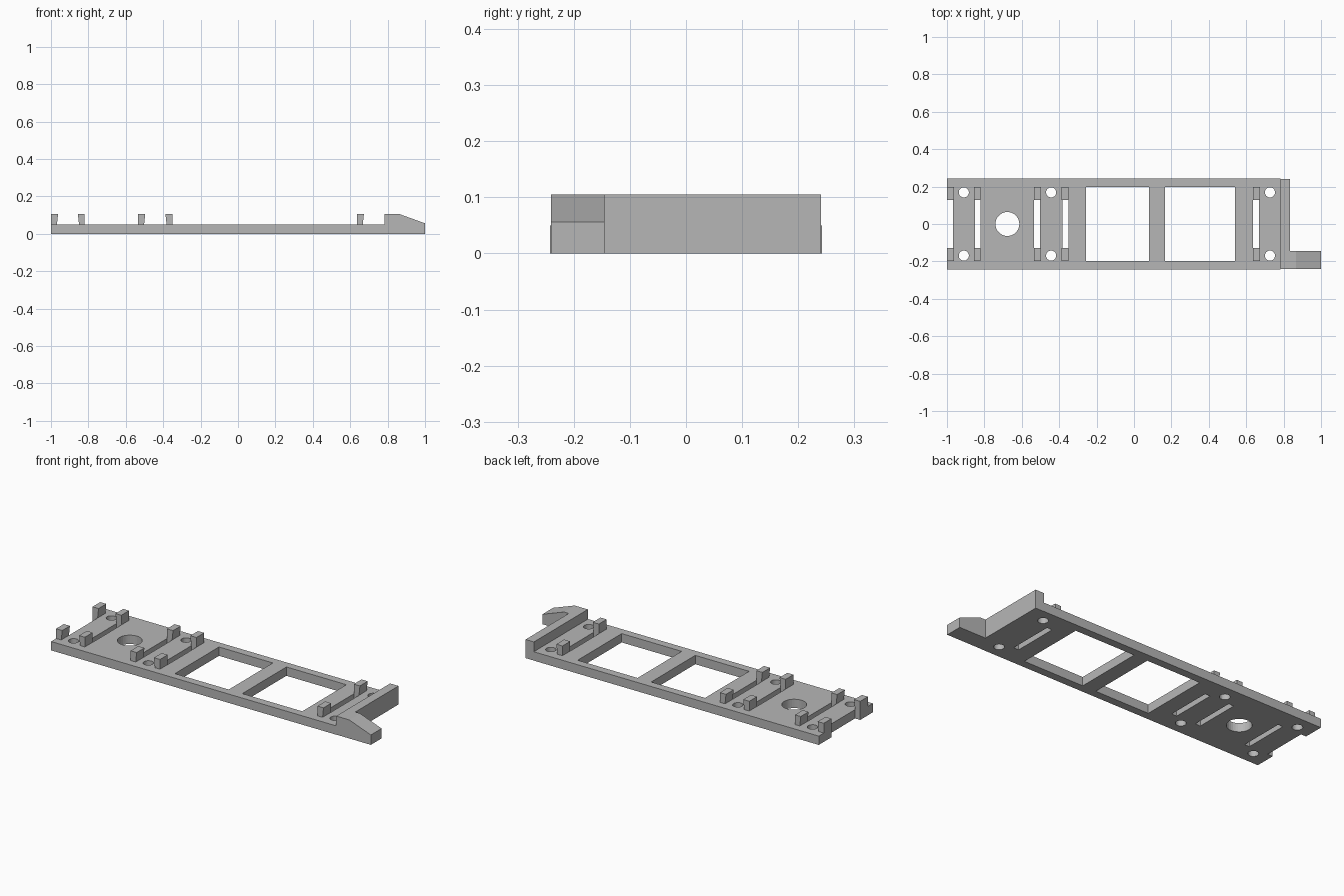
import bpy, bmesh

cube = bpy.data.objects.get("Cube")
if cube:
    bpy.data.objects.remove(cube)

grey = bpy.data.materials.new("plain_grey")
grey.use_nodes = True
color = (0.47, 0.47, 0.47, 1)
grey.diffuse_color = color
grey.node_tree.nodes["Principled BSDF"].inputs["Base Color"].default_value = color

PLATE_TOP, TOP = 0.05, 0.105


def prism(name, profile, y0, y1):
    """Extrude an x-z profile along y."""
    bm = bmesh.new()
    face = bm.faces.new([bm.verts.new((x, y0, z)) for x, z in profile])
    side = bmesh.ops.extrude_face_region(bm, geom=[face])
    verts = [v for v in side["geom"] if isinstance(v, bmesh.types.BMVert)]
    bmesh.ops.translate(bm, verts=verts, vec=(0, y1 - y0, 0))
    bmesh.ops.recalc_face_normals(bm, faces=bm.faces)
    mesh = bpy.data.meshes.new(name)
    bm.to_mesh(mesh)
    bm.free()
    mesh.materials.append(grey)
    obj = bpy.data.objects.new(name, mesh)
    bpy.context.collection.objects.link(obj)
    return obj


def box(name, x0, x1, y0, y1, z0, z1):
    return prism(name, [(x0, z0), (x1, z0), (x1, z1), (x0, z1)], y0, y1)


def cut(target, cutter):
    cutter.hide_render = True
    cutter.hide_viewport = True
    mod = target.modifiers.new(cutter.name, "BOOLEAN")
    mod.operation = "DIFFERENCE"
    mod.solver = "EXACT"
    mod.object = cutter


def cut_box(target, name, x0, x1, half_y):
    cut(target, box(name, x0, x1, -half_y, half_y, -0.1, 0.2))


def cut_hole(target, name, x, y, radius):
    bpy.ops.mesh.primitive_cylinder_add(vertices=32, radius=radius, depth=0.4, location=(x, y, 0))
    hole = bpy.context.object
    hole.name = name
    hole.data.materials.append(grey)
    cut(target, hole)


# Base plate with two large windows and round holes
plate = box("base_plate", -1, 0.783, -0.242, 0.242, 0, PLATE_TOP)
cut_box(plate, "window_cutter", -0.257, 0.08, 0.197)
cut_box(plate, "window_cutter", 0.165, 0.54, 0.197)
cut_hole(plate, "cable_hole_cutter", -0.677, 0, 0.064)
for x in (-0.91, -0.443, 0.727):
    for side in (-1, 1):
        cut_hole(plate, "screw_hole_cutter", x, side * 0.169, 0.027)

# Clip pairs, each with a slot between; lip is the leaning direction
for x0, x1, lip in ((-1, -0.968, 1), (-0.85, -0.82, -1), (-0.534, -0.502, 1),
                    (-0.382, -0.35, -1), (0.635, 0.667, 1)):
    start = x0 - 0.05 if x0 == -1 else x0
    cut_box(plate, "slot_cutter", start, x1, 0.128)
    left = x0 - (0.006 if lip < 0 else 0)
    right = x1 + (0.006 if lip > 0 else 0)
    profile = [(x0, PLATE_TOP), (x1, PLATE_TOP), (right, TOP), (left, TOP)]
    prism("front_clip", profile, -0.197, -0.128)
    prism("back_clip", profile, 0.128, 0.197)

# End wall and sloped arm
box("end_wall", 0.783, 0.835, -0.241, 0.241, 0, TOP)
prism("sloped_arm", [(0.835, 0), (1, 0), (1, 0.056), (0.865, TOP), (0.835, TOP)], -0.241, -0.145)
